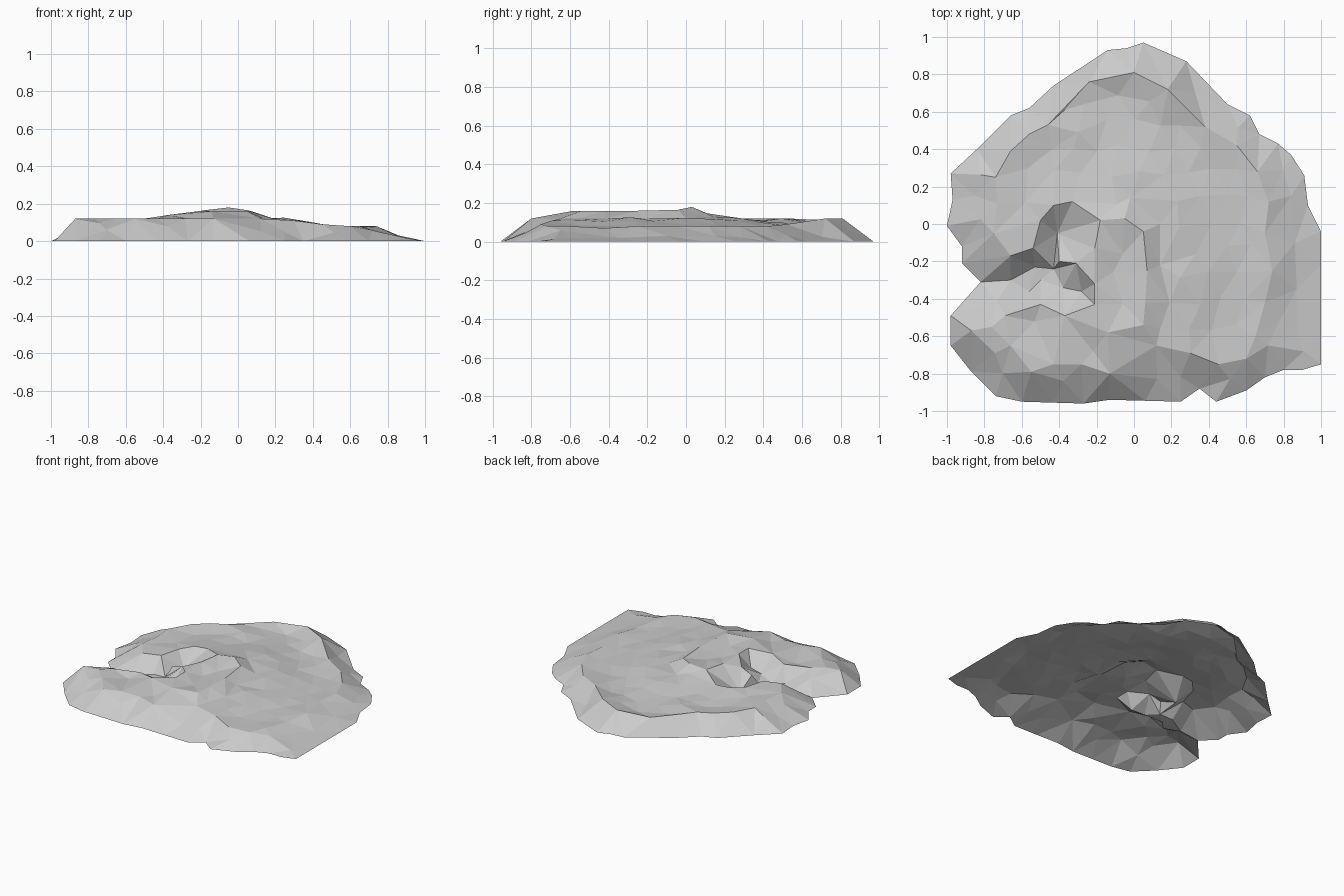
import bpy
import random
from mathutils import Vector
from mathutils.geometry import delaunay_2d_cdt, intersect_point_line

random.seed(4)
GRID_STEP = 0.135
CLEARANCE = 0.075

default_cube = bpy.data.objects.get("Cube")
if default_cube:
    bpy.data.objects.remove(default_cube, do_unlink=True)

# Shoreline at ground level, clockwise from the northern tip (hundredths)
shore = [(5, 97), (28, 87), (50, 64), (62, 58), (67, 48), (77, 43), (84, 37),
         (91, 26), (93, 10), (100, -4), (100, -75), (90, -78), (80, -78),
         (70, -82), (60, -89), (44, -95), (35, -88), (25, -95), (-13, -94),
         (-27, -96), (-60, -95), (-74, -92), (-87, -79), (-98, -65),
         (-98, -49), (-82, -31), (-92, -21), (-92, -12), (-100, -1),
         (-97, 13), (-98, 27), (-84, 40), (-66, 58), (-56, 62), (-43, 74),
         (-14, 93), (-4, 94)]

# Ridge lines and hollows as paths of (x, y, height)
north_shoulder = [(-92, -12, 4), (-75, -5, 12), (-73, 11, 12), (-74, 25, 12),
                  (-66, 39, 12), (-56, 48, 12), (-46, 53, 12), (-24, 76, 11),
                  (0, 81, 12), (18, 72, 12), (38, 52, 9), (55, 42, 8)]
south_shoulder = [(-87, -57, 12), (-76, -55, 12), (-66, -65, 12), (-55, -79, 12),
                  (-43, -75, 12), (-28, -75, 12), (-13, -80, 12), (12, -65, 12),
                  (30, -69, 11), (45, -75, 9), (60, -72, 8)]
east_shoulder = [(66, 28, 8), (72, 12, 8), (70, -5, 8), (74, -25, 8),
                 (70, -42, 7), (65, -60, 8)]
east_beach = [(84, 15, 3), (86, -10, 3), (87, -35, 2), (87, -60, 2)]
gorge_south_rim = [(-76, -55, 12), (-69, -49, 12), (-50, -43, 12),
                   (-37, -49, 14), (-21, -43, 16), (-21, -32, 16)]
gorge_north_rim = [(-75, -5, 12), (-66, -17, 12), (-54, -13, 12), (-50, 2, 12),
                   (-43, 10, 13), (-33, 12, 13), (-18, 2, 16.5), (-21, -13, 16),
                   (-31, -21, 13), (-40, -20, 10)]
gorge_floor = [(-82, -31, 0), (-66, -30, 1), (-53, -23, 2), (-43, -24, 3),
               (-41, -5, 3)]
gorge_branch = [(-66, -30, 1), (-56, -36, 2), (-50, -30, 2), (-38, -34, 5),
                (-28, -36, 6)]
summit_edge = [(-5, 3, 18), (5, -4, 16.5), (7, -25, 16), (6, -42, 16),
               (5, -54, 16), (-14, -58, 16)]
summit_foot = [(-2, 14, 13), (14, 0, 12), (14, -22, 12), (19, -42, 12),
               (14, -56, 12)]
north_cleft = [(-37, 61, 11), (-30, 49, 12), (-27, 64, 10)]
paths = [north_shoulder, south_shoulder, east_shoulder, east_beach,
         gorge_south_rim, gorge_north_rim, gorge_floor, gorge_branch,
         summit_edge, summit_foot, north_cleft]


def subdivide_ring(ring, longest):
    """Split long stretches of the shoreline into even pieces."""
    points = []
    for start, end in zip(ring, ring[1:] + ring[:1]):
        pieces = max(1, round((end - start).length / longest))
        points += [start.lerp(end, i / pieces) for i in range(pieces)]
    return points


def inside(point, ring):
    """Even-odd test against the shoreline."""
    odd = False
    for a, b in zip(ring, ring[1:] + ring[:1]):
        if (a.y > point.y) != (b.y > point.y):
            if point.x < a.x + (point.y - a.y) * (b.x - a.x) / (b.y - a.y):
                odd = not odd
    return odd


def distance_to_edge(point, a, b):
    nearest, factor = intersect_point_line(point, a, b)
    factor = min(1, max(0, factor))
    return (point - a.lerp(b, factor)).length


def height_at(point, samples):
    """Blend the surrounding known heights by distance."""
    total = weight_sum = 0
    for sample in samples:
        weight = 1 / ((sample.xy - point).length ** 3 + 0.0001)
        total += weight * sample.z
        weight_sum += weight
    return total / weight_sum


ring = subdivide_ring([Vector(p) / 100 for p in shore], 0.17)
points = [p.to_3d() for p in ring]
edges = [(i, (i + 1) % len(ring)) for i in range(len(ring))]


# Add path points, sharing those that coincide
def index_of(point):
    for i, other in enumerate(points):
        if (other.xy - point.xy).length < 0.001:
            return i
    points.append(point)
    return len(points) - 1


for path in paths:
    ids = [index_of(Vector(p) / 100) for p in path]
    edges += list(zip(ids, ids[1:]))

# Fill the open plateau with scattered points
samples = list(points)
segments = [(samples[a].xy, samples[b].xy) for a, b in edges]
cells = int(1 / GRID_STEP) + 1
for row in range(-cells, cells + 1):
    for column in range(-cells, cells + 1):
        spot = Vector((column + 0.5 * (row % 2), row)) * GRID_STEP
        spot += Vector((random.uniform(-1, 1), random.uniform(-1, 1))) * 0.03
        if not inside(spot, ring):
            continue
        if min(distance_to_edge(spot, a, b) for a, b in segments) < CLEARANCE:
            continue
        z = height_at(spot, samples) + random.uniform(-0.003, 0.005)
        points.append(Vector((spot.x, spot.y, z)))

# Triangulate everything within the shoreline
flat, _, faces, origins, _, _ = delaunay_2d_cdt(
    [p.xy for p in points], edges, [], 1, 0.00001)
verts = []
for position, origin in zip(flat, origins):
    z = points[origin[0]].z if origin else height_at(position, samples)
    verts.append((position.x, position.y, z))

mesh = bpy.data.meshes.new("island_terrain")
mesh.from_pydata(verts, [], faces)
mesh.update()
island = bpy.data.objects.new("island_terrain", mesh)
bpy.context.collection.objects.link(island)

# Plain stone colour
stone = bpy.data.materials.new("stone_grey")
stone.use_nodes = True
colour = (0.6, 0.6, 0.6, 1)
stone.diffuse_color = colour
stone.node_tree.nodes["Principled BSDF"].inputs["Base Color"].default_value = colour
mesh.materials.append(stone)
